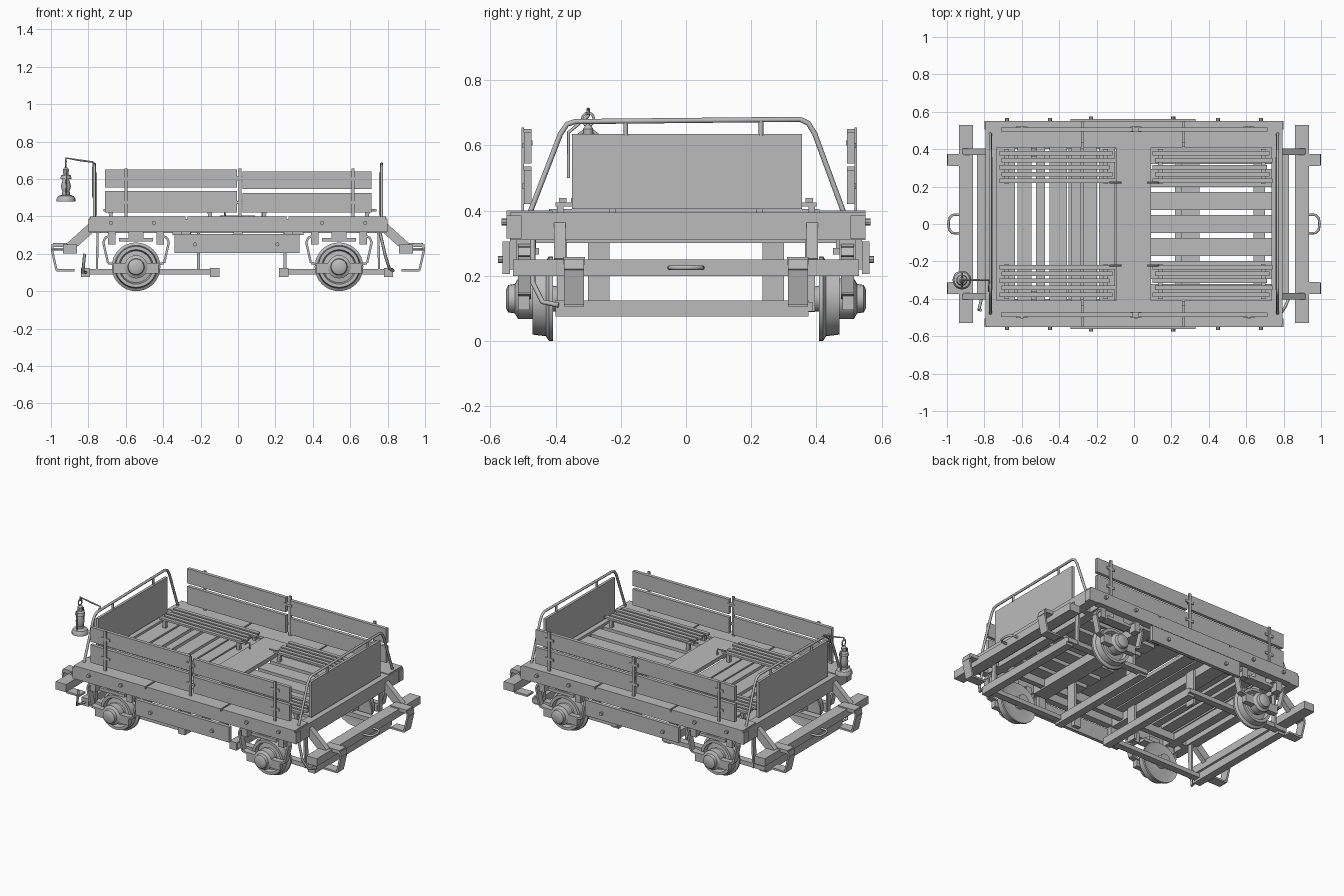
import bpy, math
from mathutils import Vector

cube = bpy.data.objects.get("Cube")
if cube:
    bpy.data.objects.remove(cube, do_unlink=True)

grey = bpy.data.materials.new("plain grey")
grey.use_nodes = True
grey.diffuse_color = (0.5, 0.5, 0.5, 1)
grey.node_tree.nodes["Principled BSDF"].inputs["Base Color"].default_value = (0.5, 0.5, 0.5, 1)


def make(name, verts, faces):
    mesh = bpy.data.meshes.new(name)
    mesh.from_pydata(verts, [], faces)
    mesh.materials.append(grey)
    ob = bpy.data.objects.new(name, mesh)
    bpy.context.collection.objects.link(ob)
    return ob


BOX_FACES = [(0, 1, 3, 2), (4, 6, 7, 5), (0, 4, 5, 1), (2, 3, 7, 6), (0, 2, 6, 4), (1, 5, 7, 3)]


def box(name, xs, ys, zs):
    xs, ys, zs = sorted(xs), sorted(ys), sorted(zs)
    return make(name, [(x, y, z) for x in xs for y in ys for z in zs], BOX_FACES)


def beam(name, p, q, width, thick):
    """Bar from p to q in a plane of constant y; width runs along y."""
    p, q = Vector(p), Vector(q)
    d = (q - p).normalized()
    side = Vector((0, width / 2, 0))
    up = d.cross(Vector((0, 1, 0))).normalized() * thick / 2
    return make(name, [c + side * a + up * b for c in (p, q) for a in (-1, 1) for b in (-1, 1)], BOX_FACES)


def strap(name, pts, y, width, thick):
    for (x0, z0), (x1, z1) in zip(pts, pts[1:]):
        beam(name, (x0, y, z0), (x1, y, z1), width, thick)


def lathe(name, profile, centre, axis, sides=28):
    """Spin (radius, distance) points about y or z through centre."""
    verts, faces, n = [], [], len(profile)
    for i in range(sides):
        a = math.tau * i / sides
        for r, h in profile:
            u, v = r * math.cos(a), r * math.sin(a)
            off = (u, h, v) if axis == "y" else (u, v, h)
            verts.append(Vector(centre) + Vector(off))
        j = (i + 1) % sides
        faces += [(i * n + k, j * n + k, j * n + k + 1, i * n + k + 1) for k in range(n - 1)]
    ob = make(name, verts, faces)
    bpy.context.view_layer.objects.active = ob
    ob.select_set(True)
    bpy.ops.object.mode_set(mode="EDIT")
    bpy.ops.mesh.select_all(action="SELECT")
    bpy.ops.mesh.remove_doubles(threshold=0.0001)
    bpy.ops.mesh.normals_make_consistent(inside=False)
    bpy.ops.object.mode_set(mode="OBJECT")
    bpy.ops.object.shade_smooth_by_angle(angle=math.radians(35))
    ob.select_set(False)
    return ob


def tube(name, pts, radius):
    curve = bpy.data.curves.new(name, "CURVE")
    curve.dimensions = "3D"
    curve.bevel_depth = radius
    curve.bevel_resolution = 2
    curve.use_fill_caps = True
    line = curve.splines.new("POLY")
    line.points.add(len(pts) - 1)
    for point, co in zip(line.points, pts):
        point.co = (*co, 1)
    curve.materials.append(grey)
    ob = bpy.data.objects.new(name, curve)
    bpy.context.collection.objects.link(ob)


def bolt(x, y, z, s):
    lathe("bolt", [(0, 0), (0.011, 0), (0.011, s * 0.016), (0, s * 0.016)], (x, y, z), "y", 8)


# Main frame: end beams, side beams, side decks and floor joists
for e in (-1, 1):
    box("end_beam", (e * 0.735, e * 0.795), (-0.54, 0.55), (0.31, 0.395))
for s in (-1, 1):
    box("side_beam", (-0.8, 0.8), (s * 0.505, s * 0.55), (0.315, 0.385))
    box("inner_beam", (-0.74, 0.74), (s * 0.40, s * 0.435), (0.31, 0.37))
    for x0, x1 in ((-0.79, -0.28), (-0.27, 0.26), (0.27, 0.79)):
        box("side_deck_plank", (x0, x1), (s * 0.41, s * 0.55), (0.385, 0.40))
    box("side_plate", (-0.34, 0.33), (s * 0.54, s * 0.562), (0.205, 0.305))
    for x in (-0.28, 0, 0.27):
        box("plate_hanger", (x - 0.025, x + 0.025), (s * 0.515, s * 0.54), (0.22, 0.33))
    for x in (-0.68, -0.45, 0.45, 0.68):
        bolt(x, s * 0.55, 0.365, s)
    for x in (-0.23, 0.21):
        bolt(x, s * 0.56, 0.25, s)
for x in (-0.3, 0.3):
    box("floor_joist", (x - 0.05, x + 0.05), (-0.5, 0.5), (0.30, 0.355))
for x in (-0.67, 0.67):
    box("floor_joist", (x - 0.03, x + 0.03), (-0.5, 0.5), (0.31, 0.355))

# Floor: cross planks on one half, long planks on the other, a wide centre board
box("centre_floor_board", (-0.095, 0.09), (-0.42, 0.41), (0.38, 0.405))
for x, w in ((-0.685, 0.1), (-0.585, 0.075), (-0.5, 0.05), (-0.405, 0.095),
             (-0.31, 0.055), (-0.235, 0.075), (-0.145, 0.085)):
    box("cross_floor_plank", (x - w / 2, x + w / 2), (-0.41, 0.41), (0.357, 0.38))
for i in range(-3, 4):
    box("long_floor_plank", (0.09, 0.76), (i * 0.123 - 0.047, i * 0.123 + 0.047), (0.357, 0.38))

# Slatted benches along both sides
for s in (-1, 1):
    for x0, x1 in ((-0.72, -0.1), (0.1, 0.74)):
        for k in range(5):
            y = s * (0.23 + k * 0.037)
            box("bench_slat", (x0 + 0.012 * (k % 2), x1 - 0.015 * (k % 3)), (y - 0.012, y + 0.012), (0.425, 0.438))
        for x in (x0 + 0.04, x1 - 0.05):
            box("bench_bearer", (x - 0.012, x + 0.012), (s * 0.215, s * 0.4), (0.412, 0.425))
            for y in (0.225, 0.385):
                box("bench_leg", (x - 0.01, x + 0.01), (s * y - 0.01, s * y + 0.01), (0.375, 0.412))
    for x in (-0.1, 0.1):
        tube("bench_bracket", [(x - 0.03, s * 0.222, 0.442), (x + 0.03, s * 0.222, 0.442),
                               (x + 0.03, s * 0.222, 0.40)], 0.005)

# Side walls of two boards with stakes
for s, y in ((-1, -0.485), (1, 0.505)):
    for x0, x1 in ((-0.71, -0.005), (0.025, 0.715)):
        drop = 0.01 if x0 > 0 else 0
        box("lower_wall_board", (x0, x1), (y - 0.011, y + 0.011), (0.42, 0.535 - drop))
        box("upper_wall_board", (x0, x1), (y - 0.011, y + 0.011), (0.555 - drop, 0.65 - drop))
    for x in (-0.6, 0.01, 0.615):
        box("wall_stake", (x - 0.008, x + 0.008), (y + s * 0.011, y + s * 0.02), (0.385, 0.655))
        for z in (0.475, 0.6):
            box("stake_clip", (x - 0.03, x + 0.03), (y + s * 0.011, y + s * 0.017), (z - 0.008, z + 0.008))
    box("stake_link", (-0.02, 0.04), (y - 0.014, y + 0.014), (0.60, 0.615))

# End panels and hoop rails
for e in (-1, 1):
    box("end_panel", (e * 0.755, e * 0.772), (-0.35, 0.355), (0.405, 0.635))
    x = e * 0.768
    tube("hoop_rail", [(x, -0.48, 0.39), (x, -0.385, 0.635), (x, -0.365, 0.665), (x, -0.34, 0.673),
                       (x, 0.35, 0.68), (x, 0.375, 0.668), (x, 0.395, 0.635), (x, 0.485, 0.39)], 0.008)
    for y in (-0.185, 0.23):
        tube("rail_post", [(x, y, 0.63), (x, y, 0.675)], 0.007)

# Bumpers, struts, hanging steps and coupling loops
for e in (-1, 1):
    box("bumper_beam", (e * 0.86, e * 0.935), (-0.53, 0.53), (0.20, 0.25))
    for s in (-1, 1):
        beam("bumper_strut", (e * 0.75, s * 0.387, 0.37), (e * 0.90, s * 0.387, 0.235), 0.035, 0.05)
        box("bumper_bracket", (e * 0.87, e * 0.99), (s * 0.31, s * 0.375), (0.235, 0.258))
        strap("step_iron", [(e * 0.99, 0.25), (e * 0.995, 0.22), (e * 0.97, 0.112), (e * 0.875, 0.112)],
              s * 0.343, 0.062, 0.012)
        strap("frame_hanger", [(e * 0.75, 0.33), (e * 0.755, 0.09)], s * 0.38, 0.03, 0.012)
    tube("coupling_loop", [(e * 0.93, -0.05, 0.225), (e * 0.97, -0.048, 0.225), (e * 0.988, -0.03, 0.225),
                           (e * 0.992, 0, 0.225), (e * 0.988, 0.03, 0.225), (e * 0.97, 0.048, 0.225),
                           (e * 0.93, 0.05, 0.225)], 0.007)

# Low running frames under each end
for outer, inner, hang in ((-0.84, -0.1, -0.21), (0.83, 0.22, 0.25)):
    for s in (-1, 1):
        box("low_frame_bar", (outer, inner), (s * 0.345, s * 0.39), (0.09, 0.118))
        box("frame_hanger", (hang - 0.008, hang + 0.008), (s * 0.235, s * 0.30), (0.09, 0.32))
    for x in (outer, inner):
        inward = 0.05 if x in (-0.84, ) or x == 0.22 else -0.05
        box("low_cross_bar", (x, x + inward), (-0.40, 0.375), (0.075, 0.125))

# Wheels with axle boxes and guard irons
WHEEL = [(0, 0.36), (0.035, 0.36), (0.04, 0.41), (0.10, 0.415), (0.13, 0.408), (0.13, 0.42), (0.115, 0.43),
         (0.11, 0.47), (0.092, 0.47), (0.085, 0.445), (0.055, 0.45), (0.05, 0.49), (0, 0.49)]
AXLE_CAP = [(0, 0.47), (0.062, 0.47), (0.062, 0.515), (0.045, 0.525), (0.042, 0.545), (0.028, 0.552), (0, 0.552)]
for x in (-0.545, 0.54):
    for s in (-1, 1):
        lathe("wheel", [(r, s * h) for r, h in WHEEL], (x, 0, 0.13), "y", 32)
        lathe("axle_cap", [(r, s * h) for r, h in AXLE_CAP], (x, 0, 0.13), "y", 20)
        box("axle_box", (x - 0.12, x + 0.12), (s * 0.48, s * 0.515), (0.095, 0.15))
        box("spring_pad", (x - 0.09, x + 0.09), (s * 0.45, s * 0.51), (0.265, 0.285))
        box("spring_block", (x - 0.04, x + 0.04), (s * 0.46, s * 0.505), (0.285, 0.32))
        for m in (-1, 1):
            strap("guard_iron", [(x + m * 0.11, 0.31), (x + m * 0.165, 0.285), (x + m * 0.175, 0.26),
                                 (x + m * 0.15, 0.15), (x + m * 0.07, 0.135)], s * 0.495, 0.04, 0.012)
            box("guard_foot", (x + m * 0.11, x + m * 0.15), (s * 0.47, s * 0.52), (0.25, 0.315))

# Brake lever on one corner
tube("brake_lever", [(0.76, -0.47, 0.31), (0.79, -0.47, 0.18), (0.81, -0.44, 0.12), (0.83, -0.39, 0.11)], 0.008)
tube("brake_lever", [(-0.82, -0.46, 0.20), (-0.83, -0.46, 0.10), (-0.81, -0.38, 0.10)], 0.008)

# Hanging lantern on its arm
LX, LY = -0.92, -0.30
tube("lantern_arm", [(-0.775, -0.36, 0.50), (-0.775, -0.36, 0.64), (-0.775, LY, 0.69),
                     (-0.85, LY, 0.70), (LX, LY, 0.712), (LX, LY, 0.69)], 0.005)
lathe("lantern_base", [(0, 0.48), (0.05, 0.48), (0.05, 0.495), (0.042, 0.508), (0.022, 0.515), (0.022, 0.53),
                       (0, 0.53)], (LX, LY, 0), "z", 20)
lathe("lantern_glass", [(0, 0.53), (0.018, 0.53), (0.027, 0.56), (0.016, 0.605), (0, 0.605)], (LX, LY, 0), "z", 16)
lathe("lantern_cap", [(0, 0.60), (0.03, 0.60), (0.026, 0.618), (0.014, 0.625), (0.016, 0.65), (0.008, 0.662),
                      (0, 0.662)], (LX, LY, 0), "z", 16)
for s in (-1, 1):
    tube("lantern_frame", [(LX, LY + s * 0.03, 0.505), (LX, LY + s * 0.036, 0.56), (LX, LY + s * 0.033, 0.63),
                           (LX, LY + s * 0.012, 0.645)], 0.005)
tube("lantern_handle", [(LX, LY + 0.018 * math.cos(a * math.tau / 12), 0.68 + 0.02 * math.sin(a * math.tau / 12))
                        for a in range(13)], 0.004)
